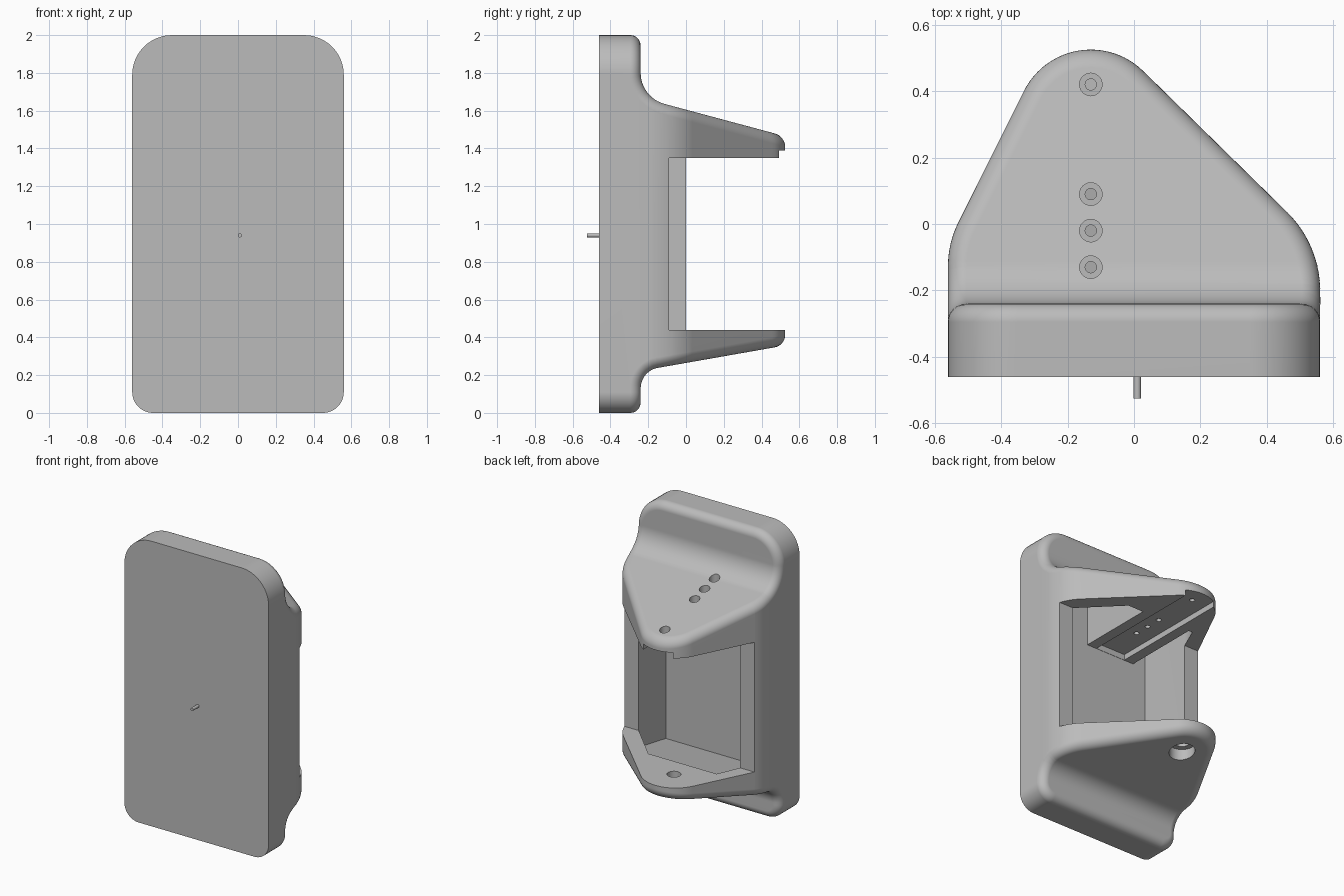
import bpy, bmesh
from math import sin, cos, radians, pi
from mathutils import Vector

if "Cube" in bpy.data.objects:
    bpy.data.objects.remove(bpy.data.objects["Cube"], do_unlink=True)

grey = bpy.data.materials.new("plain grey")
grey.use_nodes = True
grey.diffuse_color = (0.5, 0.5, 0.5, 1)
grey.node_tree.nodes["Principled BSDF"].inputs["Base Color"].default_value = (0.5, 0.5, 0.5, 1)


def arc(cx, cy, r, a0, a1, n=12):
    angles = [radians(a0 + (a1 - a0) * i / n) for i in range(n + 1)]
    return [(cx + r * cos(a), cy + r * sin(a)) for a in angles]


def prism(name, points, axis, lo, hi):
    """Extrude a closed 2D outline along x, y or z."""
    place = {"x": lambda p, t: (t, p[0], p[1]),
             "y": lambda p, t: (p[0], t, p[1]),
             "z": lambda p, t: (p[0], p[1], t)}[axis]
    bm = bmesh.new()
    a = [bm.verts.new(place(p, lo)) for p in points]
    b = [bm.verts.new(place(p, hi)) for p in points]
    bm.faces.new(a)
    bm.faces.new(b)
    for i in range(len(points)):
        j = (i + 1) % len(points)
        bm.faces.new((a[i], a[j], b[j], b[i]))
    bmesh.ops.recalc_face_normals(bm, faces=bm.faces)
    mesh = bpy.data.meshes.new(name)
    bm.to_mesh(mesh)
    bm.free()
    mesh.materials.append(grey)
    ob = bpy.data.objects.new(name, mesh)
    bpy.context.collection.objects.link(ob)
    return ob


def box(name, x0, x1, y0, y1, z0, z1):
    return prism(name, [(x0, y0), (x1, y0), (x1, y1), (x0, y1)], "z", z0, z1)


def rod(name, axis, u, v, r, lo, hi):
    return prism(name, arc(u, v, r, 0, 345, 23), axis, lo, hi)


def combine(target, tool, operation):
    """Apply a boolean and discard the tool."""
    mod = target.modifiers.new("cut", "BOOLEAN")
    mod.operation, mod.object, mod.solver = operation, tool, "EXACT"
    bpy.context.view_layer.objects.active = target
    bpy.ops.object.modifier_apply(modifier=mod.name)
    bpy.data.objects.remove(tool, do_unlink=True)


# Solid housing: rounded front outline, side profile and plan outline intersected
W = 0.56
front = (arc(W - 0.21, 1.79, 0.21, 0, 90) + arc(-W + 0.21, 1.79, 0.21, 90, 180)
         + arc(-W + 0.11, 0.11, 0.11, 180, 270) + arc(W - 0.11, 0.11, 0.11, 270, 360))
housing = prism("housing", front, "y", -0.46, 0.7)

side = ([(-0.7, -0.3), (-0.24, -0.3)] + arc(-0.13, 0.13, 0.11, 180, 100)
        + [(0.8, 0.405), (0.8, 1.391)] + arc(-0.07, 1.8, 0.17, 255, 180)
        + [(-0.24, 2.3), (-0.7, 2.3)])
combine(housing, prism("side_cutter", side, "x", -1, 1), "INTERSECT")

plan = ([(-0.7, -0.8), (0.7, -0.8), (0.6, -0.6)] + arc(0.23, -0.2, 0.33, 0, 45)
        + arc(-0.13, 0.3, 0.225, 45, 153.4, 24) + arc(-0.26, -0.128, 0.3, 153.4, 180)
        + [(-0.59, -0.6)])
combine(housing, prism("plan_cutter", plan, "z", -0.5, 2.5), "INTERSECT")

# Round the rims of both arms and the back plate
bm = bmesh.new()
bm.from_mesh(housing.data)
bmesh.ops.remove_doubles(bm, verts=bm.verts, dist=0.0005)
rim = [e for e in bm.edges if len(e.link_faces) == 2
       and e.calc_face_angle(0) > radians(45)
       and max(v.co.y for v in e.verts) > -0.4]
bmesh.ops.bevel(bm, geom=rim, offset=0.055, segments=8, profile=0.5,
                affect="EDGES", clamp_overlap=False)
bm.to_mesh(housing.data)
bm.free()

# Inner cavity with floor and ceiling parallel to the sloping arms
cavity_plan = [(0.43, -0.39), (0.43, -0.09), (0.18, 0.16),
               (-0.35, 0.16), (-0.42, 0.0), (-0.42, -0.39)]
cavity = prism("cavity_cutter", cavity_plan, "z", 0, 2)
for v in cavity.data.vertices:
    reach = v.co.y + 0.39
    v.co.z = 0.27 + 0.176 * reach if v.co.z < 1 else 1.64 - 0.268 * reach
combine(cavity, box("rail_block", -0.32, 0.06, -0.6, 0.6, 1.35, 2.2), "DIFFERENCE")
combine(housing, cavity, "DIFFERENCE")

# Opening between the arms, deeper on one side
opening = [(0.8, -0.09), (0.8, 0.8), (-0.8, 0.8), (-0.8, 0.0), (0, 0.0), (0, -0.09)]
combine(housing, prism("opening_cutter", opening, "z", 0.44, 1.35), "DIFFERENCE")

# Channel under the upper arm
combine(housing, box("channel_cutter", -0.245, -0.015, -0.388, 0.8, 1.3, 1.39), "DIFFERENCE")

# Stepped screw holes in the upper arm
for y in (0.42, 0.09, -0.02, -0.13):
    combine(housing, rod("screw_hole", "z", -0.13, y, 0.017, 1.3, 1.8), "DIFFERENCE")
    combine(housing, rod("screw_head", "z", -0.13, y, 0.034, 1.43, 1.8), "DIFFERENCE")

# Stepped pivot hole in the lower arm
combine(housing, rod("pivot_hole", "z", -0.13, 0.32, 0.045, 0.1, 0.6), "DIFFERENCE")
combine(housing, rod("pivot_head", "z", -0.13, 0.32, 0.083, 0.1, 0.385), "DIFFERENCE")

# Small pin on the front face
pin = rod("front_pin", "y", 0.01, 0.94, 0.011, -0.525, -0.45)

for ob in (housing, pin):
    bpy.ops.object.select_all(action="DESELECT")
    ob.select_set(True)
    bpy.context.view_layer.objects.active = ob
    bpy.ops.object.shade_smooth_by_angle(angle=radians(30))
    ob.modifiers.new("even_shading", "WEIGHTED_NORMAL").keep_sharp = True
